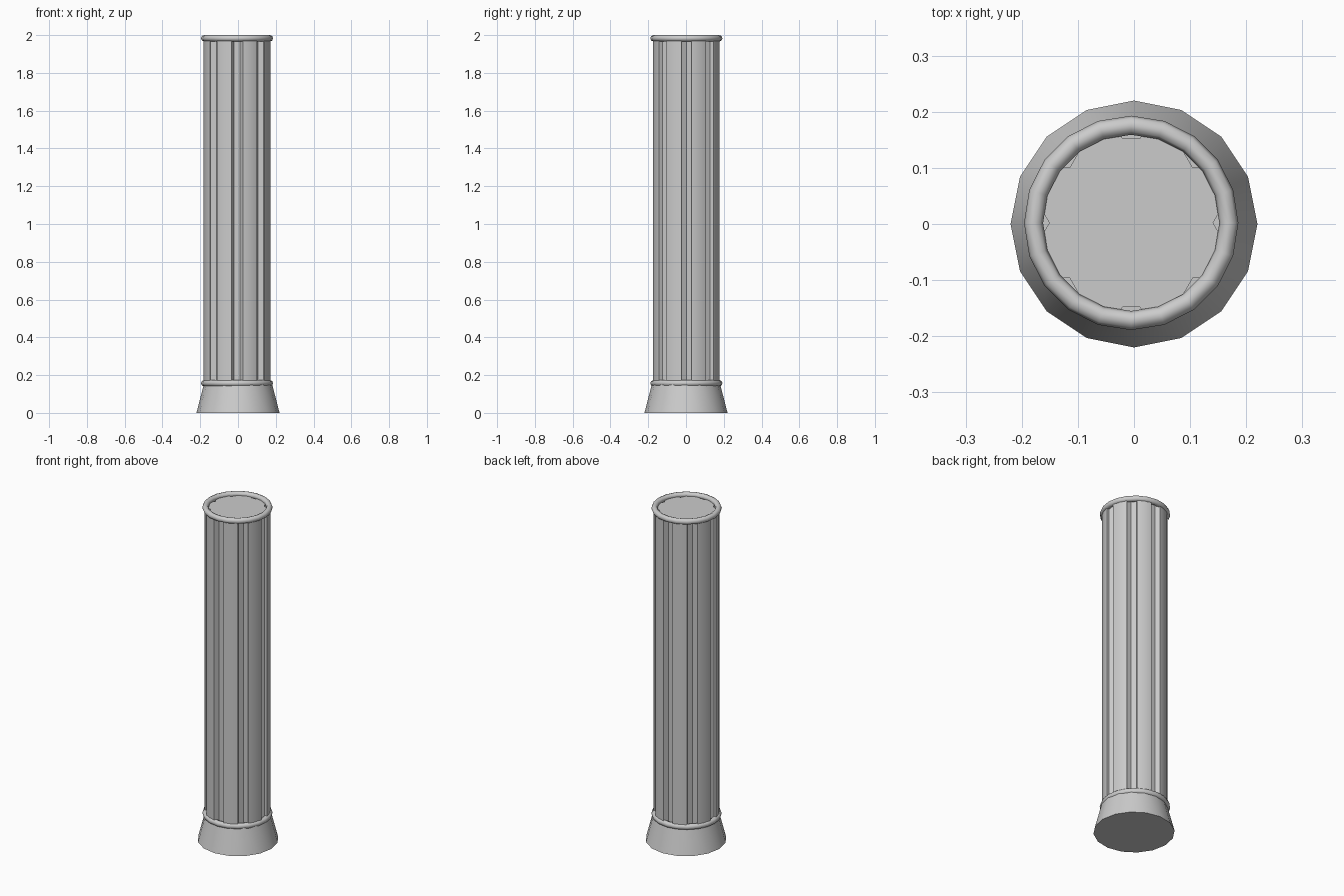
import bpy, bmesh, math
from mathutils import Matrix

if "Cube" in bpy.data.objects:
    bpy.data.objects.remove(bpy.data.objects["Cube"])

CX, CY = -0.005, 0.002      # shaft sits a hair off the base centre

stone = bpy.data.materials.new("grey stone")
stone.diffuse_color = (0.6, 0.6, 0.6, 1)
stone.use_nodes = True
stone.node_tree.nodes["Principled BSDF"].inputs["Base Color"].default_value = stone.diffuse_color


def finish(obj, name, angle=40):
    obj.name = name
    obj.data.materials.clear()
    obj.data.materials.append(stone)
    bpy.ops.object.select_all(action='DESELECT')
    obj.select_set(True)
    bpy.context.view_layer.objects.active = obj
    bpy.ops.object.shade_smooth_by_angle(angle=math.radians(angle))


def ring(name, z):
    bpy.ops.mesh.primitive_torus_add(major_segments=20, minor_segments=8,
                                     major_radius=0.174, minor_radius=0.017,
                                     location=(CX, CY, z))
    finish(bpy.context.object, name, 50)


# flared base
bpy.ops.mesh.primitive_cone_add(vertices=16, radius1=0.22, radius2=0.18,
                                depth=0.155, location=(0, 0, 0.0775),
                                rotation=(0, 0, 0))
finish(bpy.context.object, "base")

# shaft
bpy.ops.mesh.primitive_cylinder_add(vertices=32, radius=0.179, depth=1.835,
                                    location=(CX, CY, 1.0625))
shaft = bpy.context.object

# eight hexagonal flute cutters, all facing the same way
bm = bmesh.new()
for i in range(8):
    a = i * math.pi / 4
    place = Matrix.Translation((CX + 0.177 * math.cos(a),
                                CY + 0.177 * math.sin(a), 1.0625))
    turn = Matrix.Rotation(math.pi / 2, 4, 'Z')   # corners point along x
    bmesh.ops.create_cone(bm, cap_ends=True, segments=6, radius1=0.031,
                          radius2=0.031, depth=2.2, matrix=place @ turn)
mesh = bpy.data.meshes.new("flute_cutter")
bm.to_mesh(mesh)
bm.free()
cutter = bpy.data.objects.new("flute_cutter", mesh)
bpy.context.collection.objects.link(cutter)
cutter.hide_render = True

# cut the flutes, then drop the cutter
cut = shaft.modifiers.new("flutes", 'BOOLEAN')
cut.operation = 'DIFFERENCE'
cut.solver = 'EXACT'
cut.object = cutter
bpy.context.view_layer.objects.active = shaft
bpy.ops.object.modifier_apply(modifier=cut.name)
bpy.data.objects.remove(cutter)
finish(shaft, "fluted_shaft", 30)

# rings at the foot and top of the shaft
ring("lower_ring", 0.157)
ring("upper_ring", 1.983)
